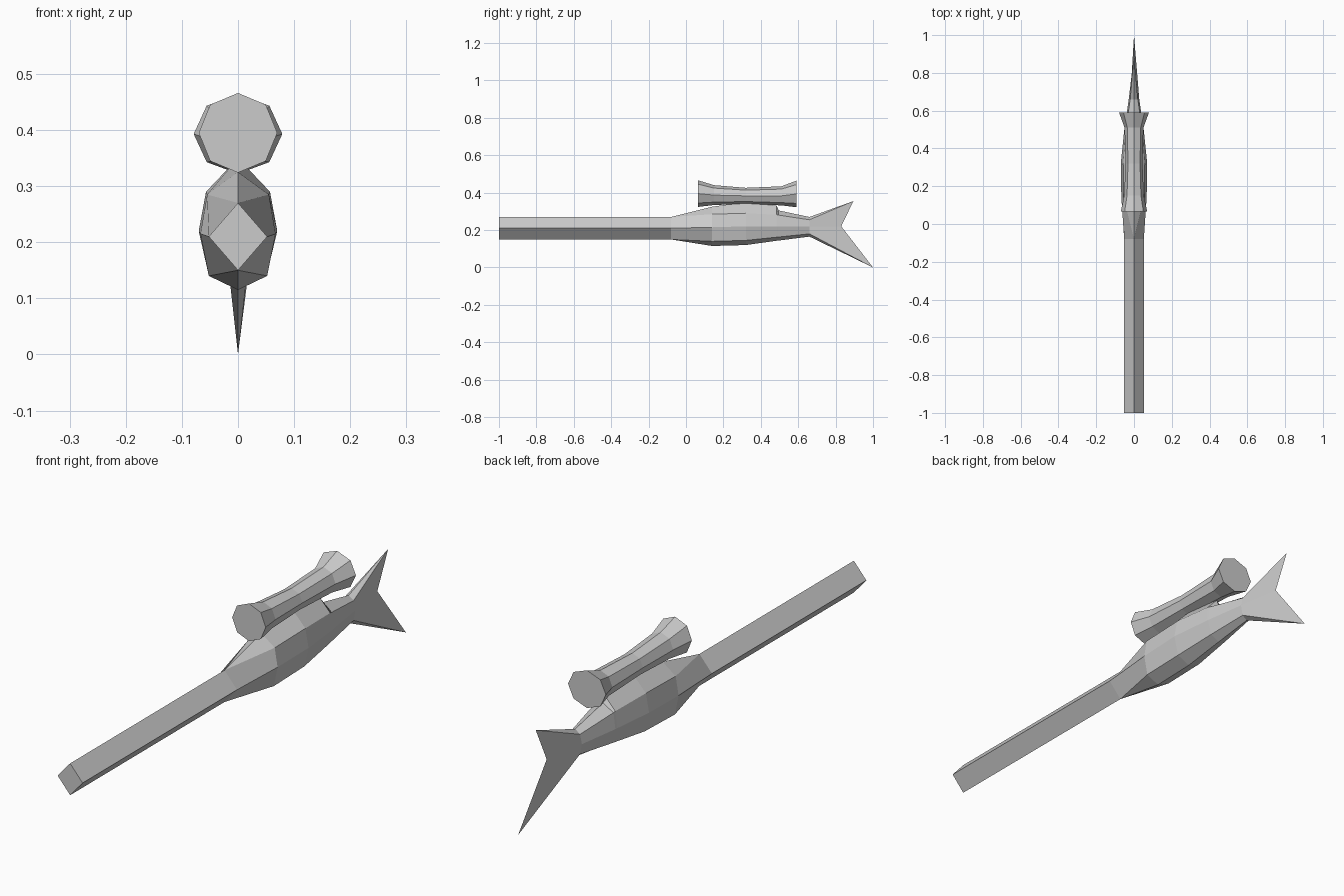
import bpy, bmesh, math

cube = bpy.data.objects.get("Cube")
if cube:
    bpy.data.objects.remove(cube, do_unlink=True)

grey = bpy.data.materials.new("plain grey")
grey.use_nodes = True
colour = (0.6, 0.6, 0.6, 1)
grey.diffuse_color = colour
grey.node_tree.nodes["Principled BSDF"].inputs["Base Color"].default_value = colour


def loft(name, rings, cap_start=True, cap_end=True):
    """Skin closed rings of points; coincident points are welded."""
    bm = bmesh.new()
    loops = [[bm.verts.new(p) for p in ring] for ring in rings]
    for a, b in zip(loops, loops[1:]):
        n = len(a)
        for i in range(n):
            j = (i + 1) % n
            bm.faces.new((a[i], a[j], b[j], b[i]))
    if cap_start:
        bm.faces.new(loops[0][::-1])
    if cap_end:
        bm.faces.new(loops[-1])
    bmesh.ops.remove_doubles(bm, verts=bm.verts, dist=1e-5)
    bmesh.ops.recalc_face_normals(bm, faces=bm.faces)
    mesh = bpy.data.meshes.new(name)
    bm.to_mesh(mesh)
    bm.free()
    mesh.materials.append(grey)
    obj = bpy.data.objects.new(name, mesh)
    bpy.context.collection.objects.link(obj)
    return obj


def section(y, top, upper, side, lower, bottom):
    """Eight-sided mirrored section: top and bottom heights, (x, z) flanks."""
    flank = [upper, side, lower]
    return ([(0, y, top)] + [(x, y, z) for x, z in flank] + [(0, y, bottom)]
            + [(-x, y, z) for x, z in reversed(flank)])


# Barrel: long diamond bar; its end ring opens out into the body
def diamond(y):
    return section(y, 0.27, (0, 0.27), (0.052, 0.21), (0, 0.15), 0.15)


# Tail fin outline: upper tip, notch, lower tip
tip_up, notch, tip_low = (0, 0.895, 0.355), (0, 0.83, 0.22), (0, 1.0, 0.0)
tail = [tip_up, tip_up, notch, tip_low, tip_low, tip_low, notch, tip_up]


def diamond_bar(y0, y1):
    return [[(0, y, 0.27), (0.052, y, 0.21), (0, y, 0.15), (-0.052, y, 0.21)]
            for y in (y0, y1)]


loft("barrel", diamond_bar(-1.0, -0.08), cap_end=False)

# Body: swollen eight-sided stock with a step behind the tube
tail_root = section(0.66, 0.27, (0.02, 0.255), (0.028, 0.22), (0.02, 0.18), 0.165)
loft("body", [
    diamond(-0.08),
    section(0.14, 0.325, (0.055, 0.285), (0.067, 0.215), (0.052, 0.14), 0.115),
    section(0.32, 0.35, (0.057, 0.29), (0.07, 0.22), (0.052, 0.145), 0.12),
    section(0.485, 0.33, (0.045, 0.282), (0.053, 0.22), (0.038, 0.162), 0.143),
    section(0.495, 0.305, (0.044, 0.28), (0.052, 0.22), (0.037, 0.163), 0.144),
    tail_root,
], cap_start=False, cap_end=False)

# Tail fin: tapers to a thin forked edge
loft("tail_fin", [tail_root, tail], cap_start=False, cap_end=False)


# Sighting tube: octagon, flared at both ends
def octagon(y, rx, rz, zc):
    return [(rx * math.sin(k * math.pi / 4), y, zc + rz * math.cos(k * math.pi / 4))
            for k in range(8)]


loft("sight_tube", [
    octagon(0.065, 0.070, 0.071, 0.395),
    octagon(0.15, 0.052, 0.053, 0.387),
    octagon(0.32, 0.045, 0.043, 0.383),
    octagon(0.51, 0.050, 0.051, 0.383),
    octagon(0.59, 0.079, 0.071, 0.393),
])
